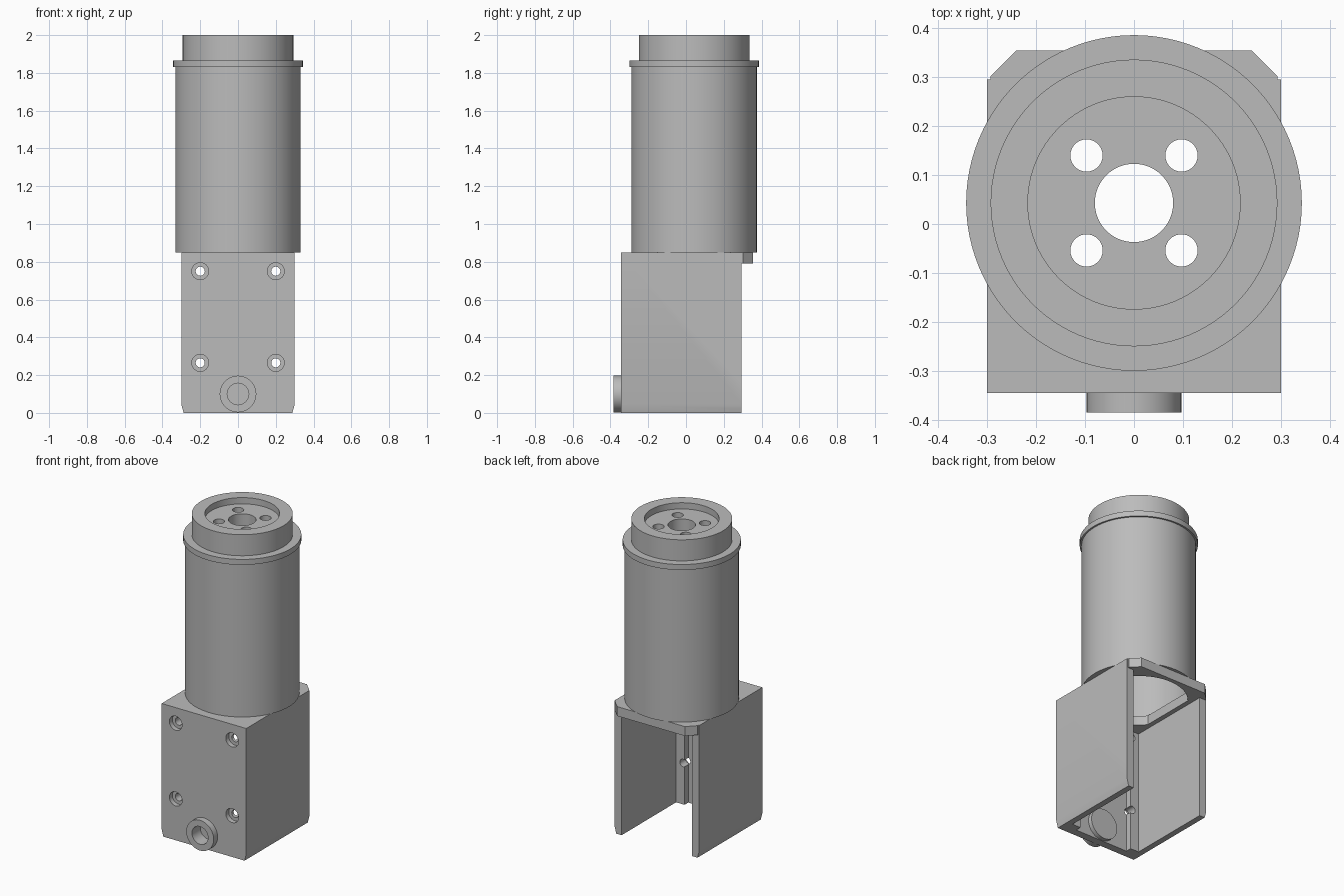
import bpy, bmesh, math
from mathutils import Matrix

if "Cube" in bpy.data.objects:
    bpy.data.objects.remove(bpy.data.objects["Cube"], do_unlink=True)

metal = bpy.data.materials.new("plain grey metal")
metal.use_nodes = True
GREY = (0.5, 0.5, 0.5, 1)
metal.diffuse_color = GREY
metal.node_tree.nodes["Principled BSDF"].inputs["Base Color"].default_value = GREY

AXIS_Y = 0.043   # centre line of the tube
FRONT = -0.345   # front face of the housing
BACK = 0.295
SHELF = 0.79     # underside of the top plate
TOP = 0.85


def finish(bm, name):
    bmesh.ops.recalc_face_normals(bm, faces=bm.faces)
    mesh = bpy.data.meshes.new(name)
    bm.to_mesh(mesh)
    bm.free()
    mesh.materials.append(metal)
    ob = bpy.data.objects.new(name, mesh)
    bpy.context.collection.objects.link(ob)
    return ob


def prism(name, points, low, high, along="z"):
    """Extrude a flat outline along z (points x, y) or y (points x, z)."""
    place = (lambda a, b: (a, b, low)) if along == "z" else (lambda a, b: (a, low, b))
    bm = bmesh.new()
    face = bm.faces.new([bm.verts.new(place(*p)) for p in points])
    made = bmesh.ops.extrude_face_region(bm, geom=[face])["geom"]
    moved = [v for v in made if isinstance(v, bmesh.types.BMVert)]
    d = high - low
    bmesh.ops.translate(bm, verts=moved, vec=(0, 0, d) if along == "z" else (0, d, 0))
    return finish(bm, name)


def rect(x0, x1, y0, y1):
    return [(x0, y0), (x1, y0), (x1, y1), (x0, y1)]


def circle(x, y, r, n=48):
    return [(x + r * math.cos(math.tau * i / n), y + r * math.sin(math.tau * i / n))
            for i in range(n)]


def mirrored(half):
    return half + [(-x, y) for x, y in reversed(half)]


def lathe(name, profile, n=96):
    """Spin a closed profile of (radius, z) about the tube axis."""
    bm = bmesh.new()
    rings = []
    for i in range(n):
        turn = Matrix.Rotation(math.tau * i / n, 3, "Z")
        ring = []
        for r, z in profile:
            v = bm.verts.new((r, 0, z))
            v.co = turn @ v.co
            v.co.y += AXIS_Y
            ring.append(v)
        rings.append(ring)
    m = len(profile)
    for i in range(n):
        a, b = rings[i], rings[(i + 1) % n]
        for j in range(m):
            k = (j + 1) % m
            bm.faces.new((a[j], b[j], b[k], a[k]))
    return finish(bm, name)


def select(ob):
    bpy.ops.object.select_all(action="DESELECT")
    ob.select_set(True)
    bpy.context.view_layer.objects.active = ob


def cut(ob, cutter, operation="DIFFERENCE"):
    select(ob)
    mod = ob.modifiers.new("cut", "BOOLEAN")
    mod.operation = operation
    mod.solver = "EXACT"
    mod.object = cutter
    bpy.ops.object.modifier_apply(modifier=mod.name)
    bpy.data.objects.remove(cutter, do_unlink=True)


# Housing block with the chamfered back lip
housing = prism("housing", mirrored([(0.3, FRONT), (0.3, BACK), (0.293, BACK),
                                     (0.293, 0.302), (0.24, 0.355)]), 0, TOP)
cut(housing, prism("back_cutter", rect(-1, 1, BACK, 1), -1, SHELF))

# Open cavity, leaving corner ribs behind the front screws
cavity = mirrored([(0.19, -0.295), (0.19, -0.257), (0.25, -0.257), (0.25, 0.6)])
cut(housing, prism("cavity_cutter", cavity, -0.1, SHELF))

# Flat-sided opening from the cavity up into the tube
opening = [(max(-0.22, min(0.22, x)), max(-0.2, y))
           for x, y in circle(0, AXIS_Y, 0.285, 64)]
tidy = [p for i, p in enumerate(opening) if math.dist(p, opening[i - 1]) > 0.0005]
cut(housing, prism("opening_cutter", tidy, 0.7, 1))

# Slightly tapered lower edges of the side walls
for s in (1, -1):
    wedge = [(s * 0.304, 0.06), (s * 0.284, -0.015), (s * 0.4, -0.015), (s * 0.4, 0.06)]
    cut(housing, prism("edge_cutter", wedge, -1, 1, "y"))

# Counterbored screw holes
for x in (-0.2, 0.2):
    for z in (0.265, 0.75):
        cut(housing, prism("bore_cutter", circle(x, z, 0.045, 32), -1, FRONT + 0.03, "y"))
        cut(housing, prism("hole_cutter", circle(x, z, 0.024, 32), -0.4, -0.2, "y"))

# Round port with a blind bore low on the front
PORT_Z = 0.1
cut(housing, prism("port_boss", circle(0, PORT_Z, 0.097), -0.385, -0.268, "y"), "UNION")
cut(housing, prism("port_cutter", circle(0, PORT_Z, 0.057), -0.5, -0.3, "y"))

# Hollow tube with collar, neck and recessed cap
tube = lathe("tube", [(0.3, TOP), (0.332, TOP), (0.332, 1.83), (0.343, 1.83),
                      (0.343, 1.865), (0.293, 1.865), (0.293, 2), (0.217, 2),
                      (0.217, 1.96), (0.08, 1.96), (0.08, 1.86), (0.3, 1.86)])
for sx in (-1, 1):
    for sy in (-1, 1):
        spot = circle(sx * 0.097, AXIS_Y + sy * 0.097, 0.033, 32)
        cut(tube, prism("cap_hole_cutter", spot, 1.7, 2.1))

for ob in (housing, tube):
    select(ob)
    bpy.ops.object.shade_smooth_by_angle(angle=math.radians(30))
